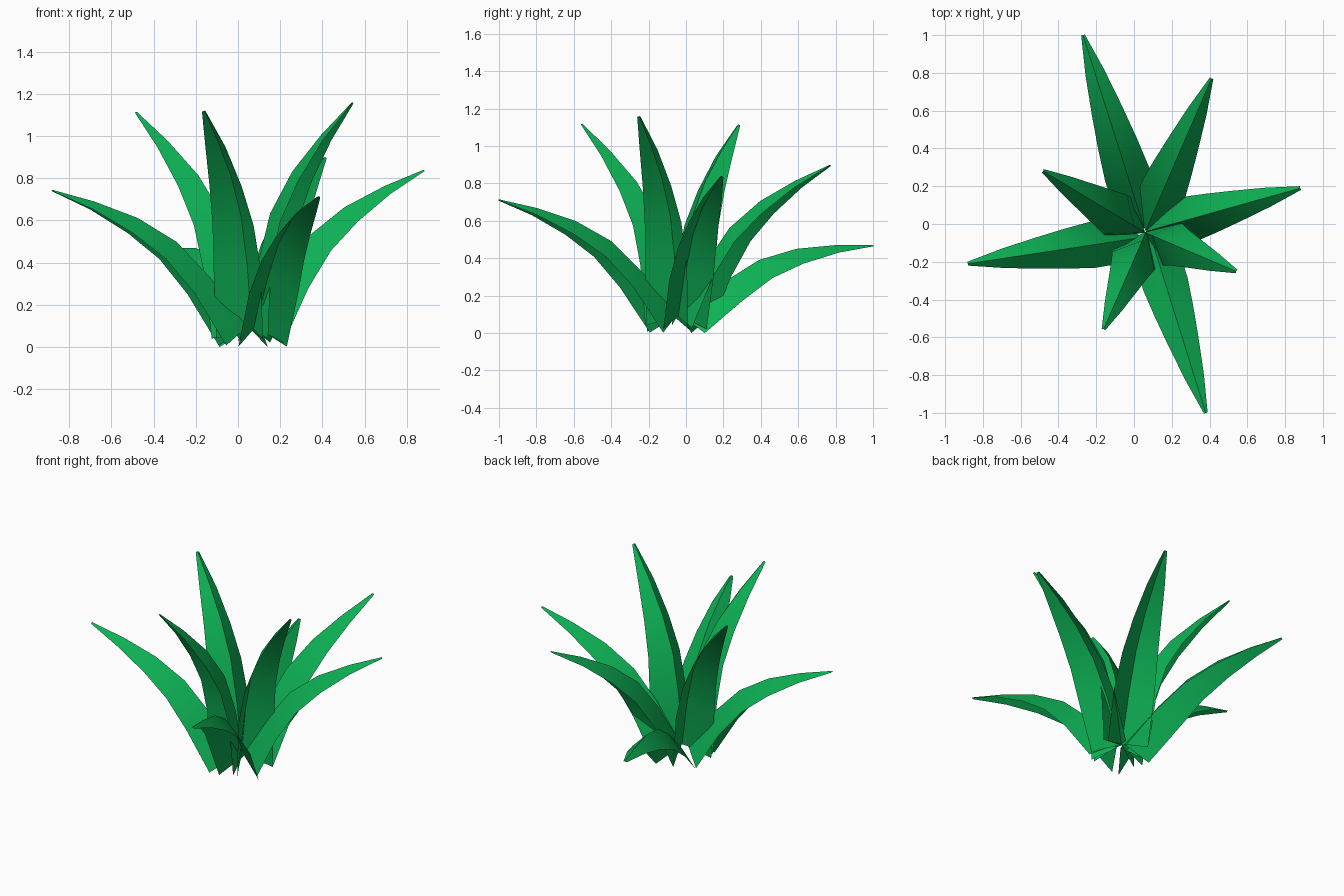
import bpy, math
from mathutils import Vector

if "Cube" in bpy.data.objects:
    bpy.data.objects.remove(bpy.data.objects["Cube"])

green = bpy.data.materials.new("leaf_green")
green.diffuse_color = (0.004, 0.44, 0.09, 1)
green.use_nodes = True
green.node_tree.nodes["Principled BSDF"].inputs["Base Color"].default_value = green.diffuse_color

# One leaf as seen from the side: ridge distance, ridge height, half width, fold depth
STATIONS = [(.02, .04, .12, .145), (.25, .22, .122, .12), (.45, .34, .106, .105),
            (.66, .40, .083, .08), (.88, .42, .052, .04), (1.09, .42, .01, .006)]

# Where each leaf tip ends, and the ground position it grows from
TIPS = [((-.27, 1, .47), (.06, -.04)), ((.41, .77, .90), (.06, -.04)),
        ((.88, .19, .84), (.06, -.04)), ((.54, -.25, 1.16), (.07, -.05)),
        ((.38, -1, .715), (.08, -.04)), ((-.16, -.555, 1.12), (.06, -.05)),
        ((-.88, -.21, .745), (.05, -.07)), ((-.48, .28, 1.115), (.05, -.04))]


def make_leaf(name, tip, root):
    # turn and scale the shared curve so that it ends at the tip
    centre = Vector((*root, 0.05))
    d = Vector(tip) - centre
    out = Vector((d.x, d.y, 0)).normalized()
    side = Vector((-out.y, out.x, 0))
    end = Vector(STATIONS[-1][:2])
    scale = d.length / end.length
    turn = math.atan2(d.z, math.hypot(d.x, d.y)) - math.atan2(end.y, end.x)
    c, s = math.cos(turn) * scale, math.sin(turn) * scale
    ridge = [Vector((r * c - h * s, r * s + h * c)) for r, h, _, _ in STATIONS]

    verts, faces = [], []
    n = len(ridge)
    for i, p in enumerate(ridge):
        t = (ridge[min(i + 1, n - 1)] - ridge[max(i - 1, 0)]).normalized()
        width, depth = STATIONS[i][2:]
        edge = p + Vector((t.y, -t.x)) * depth
        for q, w in ((edge, width), (p, 0), (edge, -width)):
            v = centre + out * q.x + side * w
            v.z = max(0, centre.z + q.y)
            if i == 0 and w:
                v.z = min(v.z, 0.04)
            verts.append(v)
    for i in range(n - 1):
        a = i * 3
        faces += [(a + 3, a + 4, a + 1, a), (a + 4, a + 5, a + 2, a + 1)]
    me = bpy.data.meshes.new(name)
    me.from_pydata(verts, [], faces)
    # smooth along the leaf, sharp along the ridge
    me.shade_smooth()
    for e in me.edges:
        e.use_edge_sharp = all(v % 3 == 1 for v in e.vertices)
    me.materials.append(green)
    ob = bpy.data.objects.new(name, me)
    bpy.context.collection.objects.link(ob)


for k, (tip, root) in enumerate(TIPS):
    make_leaf(f"leaf_{k + 1}", tip, root)
